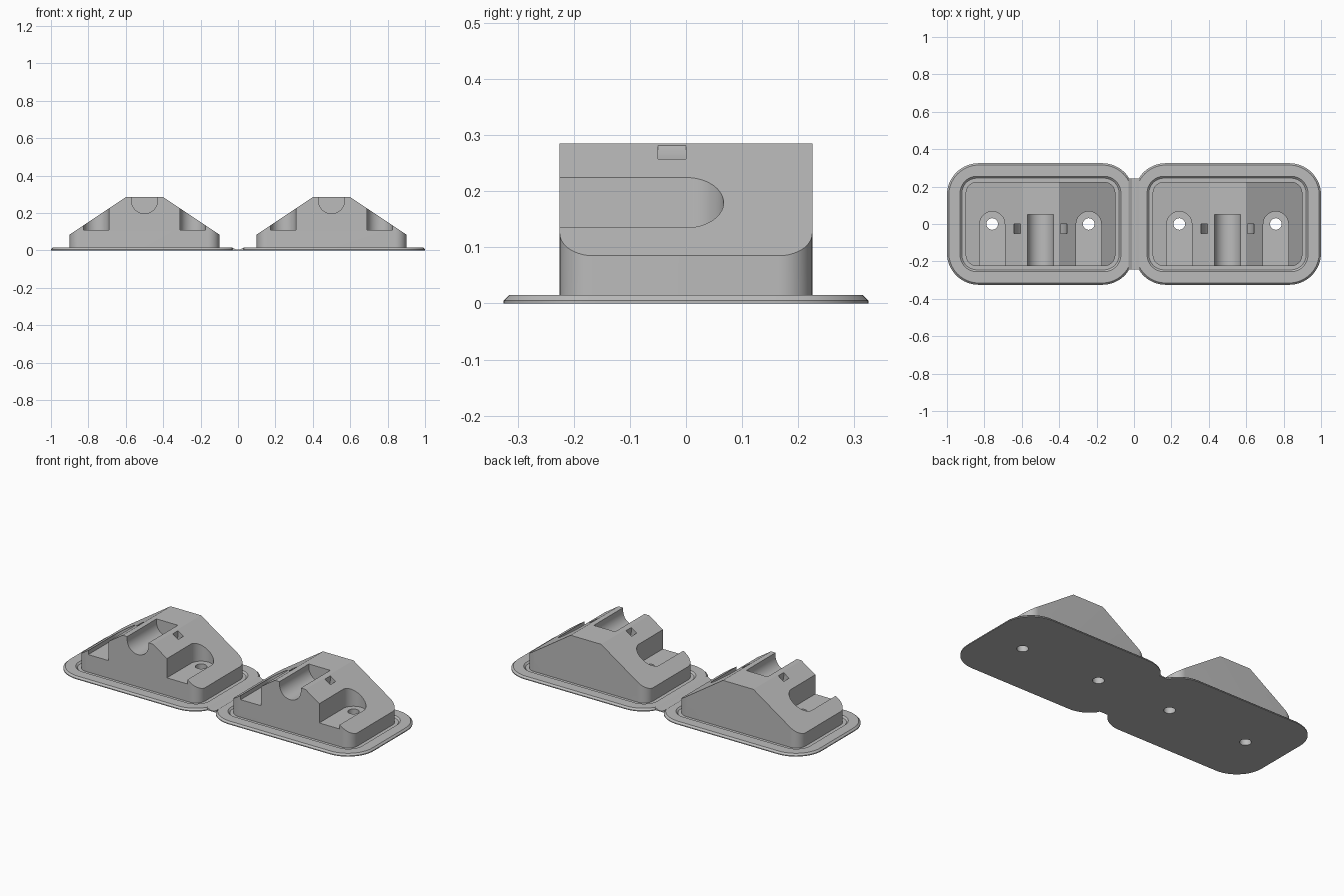
import bpy, bmesh
from math import sin, cos, pi, radians
from mathutils import Vector

old = bpy.data.objects.get("Cube")
if old:
    bpy.data.objects.remove(old, do_unlink=True)

grey = bpy.data.materials.new("plain grey")
grey.use_nodes = True
grey.diffuse_color = (0.5, 0.5, 0.5, 1)
grey.node_tree.nodes["Principled BSDF"].inputs["Base Color"].default_value = (0.5, 0.5, 0.5, 1)

MID = 0.5      # centre of one station
HINGE = 0.03   # half width of the hinge strip


def arc(cx, cy, r, start, end, n=16):
    steps = [start + (end - start) * i / n for i in range(n + 1)]
    return [(cx + r * cos(radians(a)), cy + r * sin(radians(a))) for a in steps]


def rounded_rect(hx, hy, r):
    """Rounded rectangle about the station centre, clipped at the hinge."""
    pts = []
    for sx, sy, a in ((1, 1, 0), (-1, 1, 90), (-1, -1, 180), (1, -1, 270)):
        pts += arc(MID + sx * (hx - r), sy * (hy - r), r, a, a + 90)
    return [(max(x, HINGE), y) for x, y in pts]


def at_z(pts, z):
    return [(x, y, z) for x, y in pts]


def at_y(pts, y):
    return [(x, y, z) for x, z in pts]


def loft_into(bm, rings, closed=False):
    loops = [[bm.verts.new(p) for p in ring] for ring in rings]
    pairs = list(zip(loops, loops[1:])) + ([(loops[-1], loops[0])] if closed else [])
    for a, b in pairs:
        for i in range(len(a)):
            j = (i + 1) % len(a)
            bm.faces.new((a[i], a[j], b[j], b[i]))
    if not closed:
        bm.faces.new(loops[0][::-1])
        bm.faces.new(loops[-1])


def finish(name, bm):
    bmesh.ops.recalc_face_normals(bm, faces=bm.faces)
    mesh = bpy.data.meshes.new(name)
    bm.to_mesh(mesh)
    bm.free()
    mesh.materials.append(grey)
    ob = bpy.data.objects.new(name, mesh)
    bpy.context.collection.objects.link(ob)
    return ob


def solid(name, *parts, closed=False):
    bm = bmesh.new()
    for rings in parts:
        loft_into(bm, rings, closed)
    return finish(name, bm)


def activate(ob):
    bpy.ops.object.select_all(action="DESELECT")
    ob.select_set(True)
    bpy.context.view_layer.objects.active = ob


def cut(ob, cutter):
    activate(ob)
    mod = ob.modifiers.new("cut", "BOOLEAN")
    mod.operation, mod.solver, mod.object = "DIFFERENCE", "EXACT", cutter
    bpy.ops.object.modifier_apply(modifier=mod.name)


def polish(ob, mirror=True):
    activate(ob)
    if mirror:
        ob.modifiers.new("mirror", "MIRROR").use_mirror_merge = False
        bpy.ops.object.modifier_apply(modifier="mirror")
    bpy.ops.object.shade_smooth_by_angle(angle=radians(25))


# Base plate: bevelled rim and a sunken channel around the block
plate = solid("base_plate", [
    at_z(rounded_rect(0.5, 0.325, 0.17), 0),
    at_z(rounded_rect(0.5, 0.325, 0.17), 0.005),
    at_z(rounded_rect(0.49, 0.315, 0.16), 0.015),
    at_z(rounded_rect(0.43, 0.255, 0.09), 0.015),
    at_z(rounded_rect(0.42, 0.245, 0.08), 0.006)])

# Hinge strip joining the two plates
strip = [(-HINGE, 0), (HINGE, 0), (HINGE, 0.015), (0.012, 0.005), (-0.012, 0.005), (-HINGE, 0.015)]
hinge = solid("hinge_strip", [at_y(strip, -0.243), at_y(strip, 0.243)])

# Block: rounded prism trimmed by two sloping planes
bm = bmesh.new()
foot = rounded_rect(0.4, 0.225, 0.06)
loft_into(bm, [at_z(foot, 0.003), at_z(foot, 0.285)])
for side in (-1, 1):
    res = bmesh.ops.bisect_plane(
        bm, geom=bm.verts[:] + bm.edges[:] + bm.faces[:], dist=1e-6,
        plane_co=Vector((MID + side * 0.1, 0, 0.285)),
        plane_no=Vector((side * 0.2, 0, 0.3)), clear_outer=True)
    rim = [e for e in bm.edges if e.is_boundary]
    bmesh.ops.holes_fill(bm, edges=rim, sides=0)
block = finish("holder_block", bm)

# Cutters: side pockets, screw holes, cable channel, strap tunnel
pockets, holes = [], []
for side in (-1, 1):
    x = MID + side * 0.258
    outline = arc(x, 0, 0.067, 0, 180, 32) + [(x - 0.067, -0.3), (x + 0.067, -0.3)]
    pockets.append([at_z(outline, 0.11), at_z(outline, 0.5)])
    circle = arc(x, 0, 0.031, 0, 360, 32)[:-1]
    holes.append([at_z(circle, -0.1), at_z(circle, 0.2)])
pocket_cut = solid("pocket_cutter", *pockets)
hole_cut = solid("hole_cutter", *holes)

trough = arc(MID, 0.267, 0.07, 180, 360, 32) + [(MID + 0.07, 0.4), (MID - 0.07, 0.4)]
channel_cut = solid("channel_cutter", [at_y(trough, -0.3), at_y(trough, 0.05)])

hoop = [at_y(arc(MID, 0.267, r, 0, 360, 64)[:-1], y)
        for r, y in ((0.107, -0.05), (0.142, -0.05), (0.142, 0), (0.107, 0))]
strap_cut = solid("strap_cutter", hoop, closed=True)

for cutter in (pocket_cut, hole_cut, channel_cut, strap_cut):
    cut(block, cutter)
cut(plate, hole_cut)
for cutter in (pocket_cut, hole_cut, channel_cut, strap_cut):
    bpy.data.objects.remove(cutter, do_unlink=True)

polish(block)
polish(plate)
polish(hinge, mirror=False)
